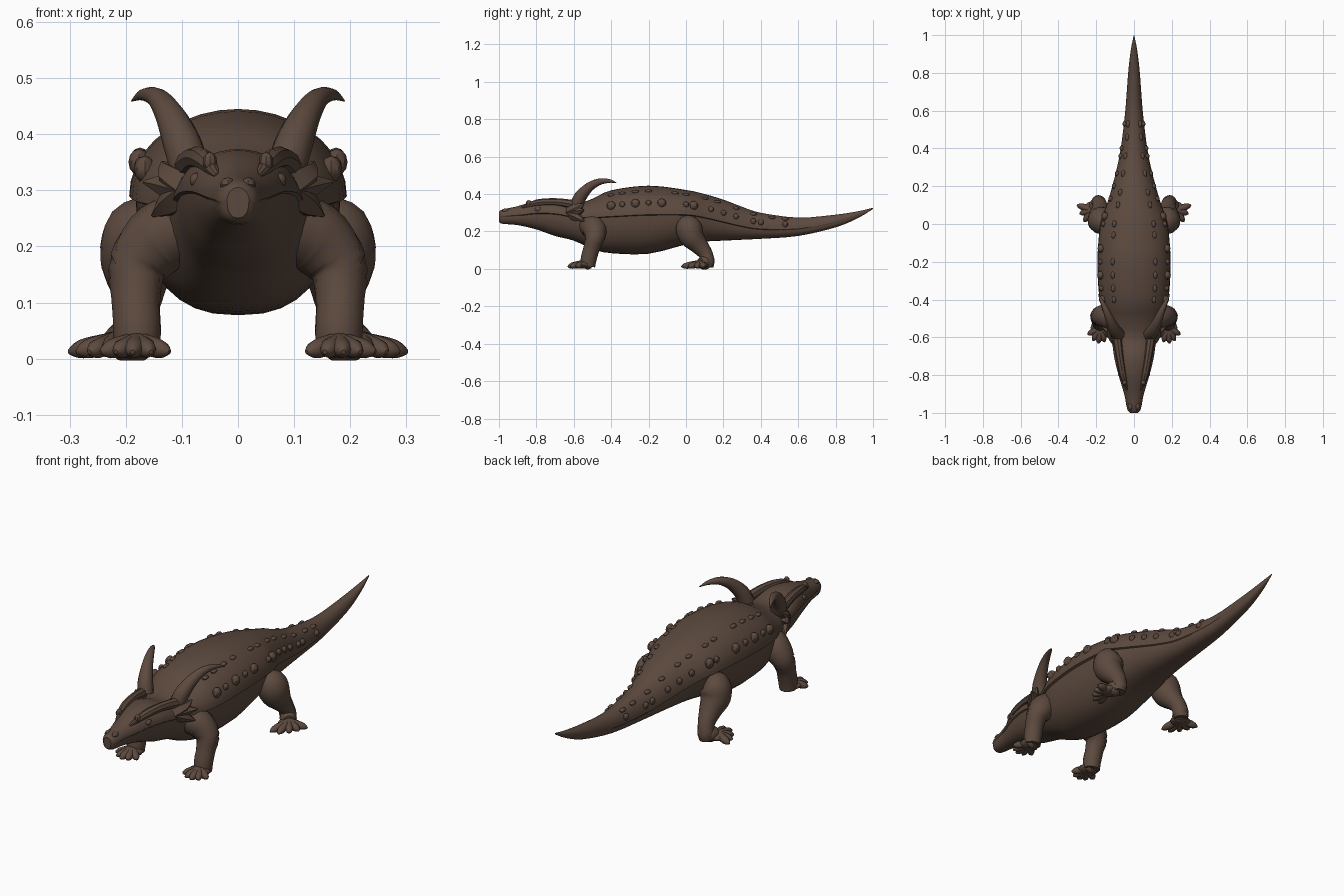
import bpy
import bmesh
from math import cos, sin, pi, radians
from mathutils import Vector, Matrix

default_cube = bpy.data.objects.get("Cube")
if default_cube:
    bpy.data.objects.remove(default_cube, do_unlink=True)

hide = bpy.data.materials.new("brown_hide")
hide.use_nodes = True
HIDE_COLOUR = (0.108, 0.068, 0.049, 1)
hide.diffuse_color = HIDE_COLOUR
hide.node_tree.nodes["Principled BSDF"].inputs["Base Color"].default_value = HIDE_COLOUR


def finish(bm, name, mirror=True, angle=35):
    """Turn a bmesh into a shaded object, mirrored to the other side if wanted."""
    bmesh.ops.recalc_face_normals(bm, faces=bm.faces)
    mesh = bpy.data.meshes.new(name)
    bm.to_mesh(mesh)
    bm.free()
    mesh.materials.append(hide)
    obj = bpy.data.objects.new(name, mesh)
    bpy.context.collection.objects.link(obj)
    if mirror:
        modifier = obj.modifiers.new("other_side", "MIRROR")
        modifier.use_clip = False
        modifier.use_mirror_merge = False
    bpy.ops.object.select_all(action="DESELECT")
    obj.select_set(True)
    bpy.context.view_layer.objects.active = obj
    bpy.ops.object.shade_smooth_by_angle(angle=radians(angle))
    return obj


def skin(bm, rings):
    """Bridge successive rings of points and cap both ends."""
    loops = [[bm.verts.new(p) for p in ring] for ring in rings]
    count = len(loops[0])
    for a, b in zip(loops, loops[1:]):
        for i in range(count):
            j = (i + 1) % count
            bm.faces.new((a[i], a[j], b[j], b[i]))
    bm.faces.new(loops[0])
    bm.faces.new(loops[-1])


def refine(stations, steps):
    """Catmull-Rom interpolation of tuples of any length."""
    pts = [Vector(s) for s in stations]
    pts = [pts[0] * 2 - pts[1]] + pts + [pts[-1] * 2 - pts[-2]]
    result = []
    for a, b, c, d in zip(pts, pts[1:], pts[2:], pts[3:]):
        for k in range(steps):
            t = k / steps
            result.append((b * 2 + (c - a) * t + (a * 2 - b * 5 + c * 4 - d) * t ** 2
                           + (b * 3 - a - c * 3 + d) * t ** 3) / 2)
    return result + [pts[-2]]


def tube(bm, stations, sides=12, steps=4):
    """Tapered round limb through stations of x, y, z, radius."""
    path = refine(stations, steps)
    centres = [p.to_3d() for p in path]
    rings = []
    for i, centre in enumerate(centres):
        ahead = centres[min(i + 1, len(path) - 1)] - centres[max(i - 1, 0)]
        turn = ahead.to_track_quat("Z", "Y")
        radius = max(path[i][3], 0.001)
        rings.append([centre + turn @ Vector((cos(2 * pi * k / sides), sin(2 * pi * k / sides), 0))
                      * radius for k in range(sides)])
    skin(bm, rings)


def blob(bm, centre, size, segments=12, turn=0):
    matrix = (Matrix.Translation(centre) @ Matrix.Rotation(turn, 4, "Z")
              @ Matrix.Diagonal((*size, 1)))
    bmesh.ops.create_uvsphere(bm, u_segments=segments, v_segments=segments // 2 + 2,
                              radius=1, matrix=matrix)


# Trunk, head and tail: y, half width, underside, back, height share of the shell rim
STATIONS = [
    (-1, .02, .255, .305, .5), (-.98, .036, .245, .318, .5), (-.9, .052, .238, .335, .5),
    (-.8, .082, .215, .366, .55), (-.7, .106, .18, .372, .6), (-.6, .12, .155, .345, .65),
    (-.5, .15, .11, .375, .62), (-.4, .182, .088, .42, .58), (-.2, .194, .085, .445, .57),
    (0, .178, .135, .422, .54), (.1, .145, .15, .4, .5), (.2, .115, .155, .37, .45),
    (.3, .09, .16, .332, .4), (.4, .07, .165, .3, .36), (.6, .046, .18, .274, .36),
    (.8, .031, .226, .29, .4), (.92, .017, .276, .308, .5), (1, .001, .324, .327, .5)]
BODY = refine(STATIONS, 3)


def surface(station, angle):
    """Point on the shell at an angle up from the rim."""
    y, width, low, high, share = station
    rim = low + (high - low) * share
    return Vector((width * cos(angle), y, rim + (high - rim) * sin(angle)))


def body_ring(station, half=9):
    y, width, low, high, share = station
    rim = low + (high - low) * share
    ring = [surface(station, pi * k / half / 2) for k in range(2 * half + 1)]
    for k in range(2 * half + 1):
        a = pi * k / half / 2
        side = -1 if cos(a) > 0 else 1
        ring.append(Vector((side * width * .94 * abs(cos(a)) ** .8, y,
                            rim - (rim - low) * sin(a) - .004)))
    return ring


bm = bmesh.new()
skin(bm, [body_ring(s) for s in BODY])
finish(bm, "body", mirror=False, angle=25)


def station_at(y):
    return min(BODY, key=lambda s: abs(s[0] - y))


# Bony knobs in rows along the shell and tail
bm = bmesh.new()
for i in range(13):
    station = station_at(-.4 + i * .075)
    size = .024 if i % 2 == 0 and i < 7 else .016
    blob(bm, surface(station, .42), (size * .8, size, size), 8)
for i in range(12):
    station = station_at(-.42 + i * .085)
    blob(bm, surface(station, .95), (.012, .02, .009), 8)
finish(bm, "back_knobs", angle=40)

# Horns sweeping up, back and outward
bm = bmesh.new()
tube(bm, [(.085, -.585, .335, .036), (.1, -.565, .385, .034), (.122, -.52, .435, .026),
          (.145, -.465, .465, .018), (.17, -.41, .47, .01), (.19, -.37, .459, .001)], 12)
finish(bm, "horn", angle=50)

# Brow ridges, nostrils and skull bumps
bm = bmesh.new()
tube(bm, [(.036, -.88, .325, .006), (.058, -.8, .352, .018), (.076, -.7, .358, .02),
          (.09, -.6, .345, .024)], 8)
for i in range(5):
    blob(bm, (.05 + i * .01, -.84 + i * .055, .35 + .006 * (i % 2)), (.013, .016, .018), 8)
blob(bm, (.018, -.965, .31), (.014, .022, .013), 8)
blob(bm, (.073, -.79, .318), (.014, .02, .014), 10)
finish(bm, "brow_ridge")

# Cheek frill with pointed corners
bm = bmesh.new()
for out, tip_z in ((.168, .315), (.152, .255), (.135, .35)):
    tube(bm, [(.085, -.62, .3, .035), (.12, -.58, (tip_z + .3) / 2, .026),
              (out, -.545, tip_z, .003)], 6, 2)
finish(bm, "cheek_frill", angle=25)


def foot(bm, heel, palm, tips):
    """Padded sole with a fan of toes, each ending in a claw."""
    tube(bm, [(*heel, .033), (*((Vector(heel) + Vector(palm)) / 2), .038), (*palm, .026)], 10)
    blob(bm, (palm[0], palm[1], .022), (.05, .045, .02))
    for x, y in tips:
        tip = Vector((x, y, .012))
        root = Vector(palm)
        root.z = .03
        middle = root.lerp(tip, .6)
        tube(bm, [(*root, .018), (*middle, .018), (*root.lerp(tip, .85), .013), (*tip, .004)], 8, 3)


# Front legs
bm = bmesh.new()
tube(bm, [(.08, -.52, .235, .06), (.135, -.49, .215, .066), (.178, -.488, .165, .054),
          (.182, -.505, .11, .044), (.18, -.52, .055, .043), (.18, -.525, .012, .04)], 14)
finish(bm, "front_leg", angle=50)
bm = bmesh.new()
foot(bm, (.178, -.51, .035), (.18, -.55, .03),
     [(.122, -.598), (.155, -.625), (.188, -.632), (.218, -.618), (.245, -.585)])
finish(bm, "front_foot", angle=50)

# Hind legs with round thighs
bm = bmesh.new()
tube(bm, [(.13, .015, .255, .04), (.165, .015, .225, .07), (.178, .03, .175, .068),
          (.178, .07, .125, .05), (.182, .105, .08, .038), (.188, .115, .038, .038),
          (.19, .115, .01, .032)], 14)
finish(bm, "hind_leg", angle=50)
bm = bmesh.new()
foot(bm, (.185, .115, .034), (.22, .075, .032),
     [(.19, -.025), (.23, -.022), (.265, .012), (.288, .055), (.302, .1)])
finish(bm, "hind_foot", angle=50)
